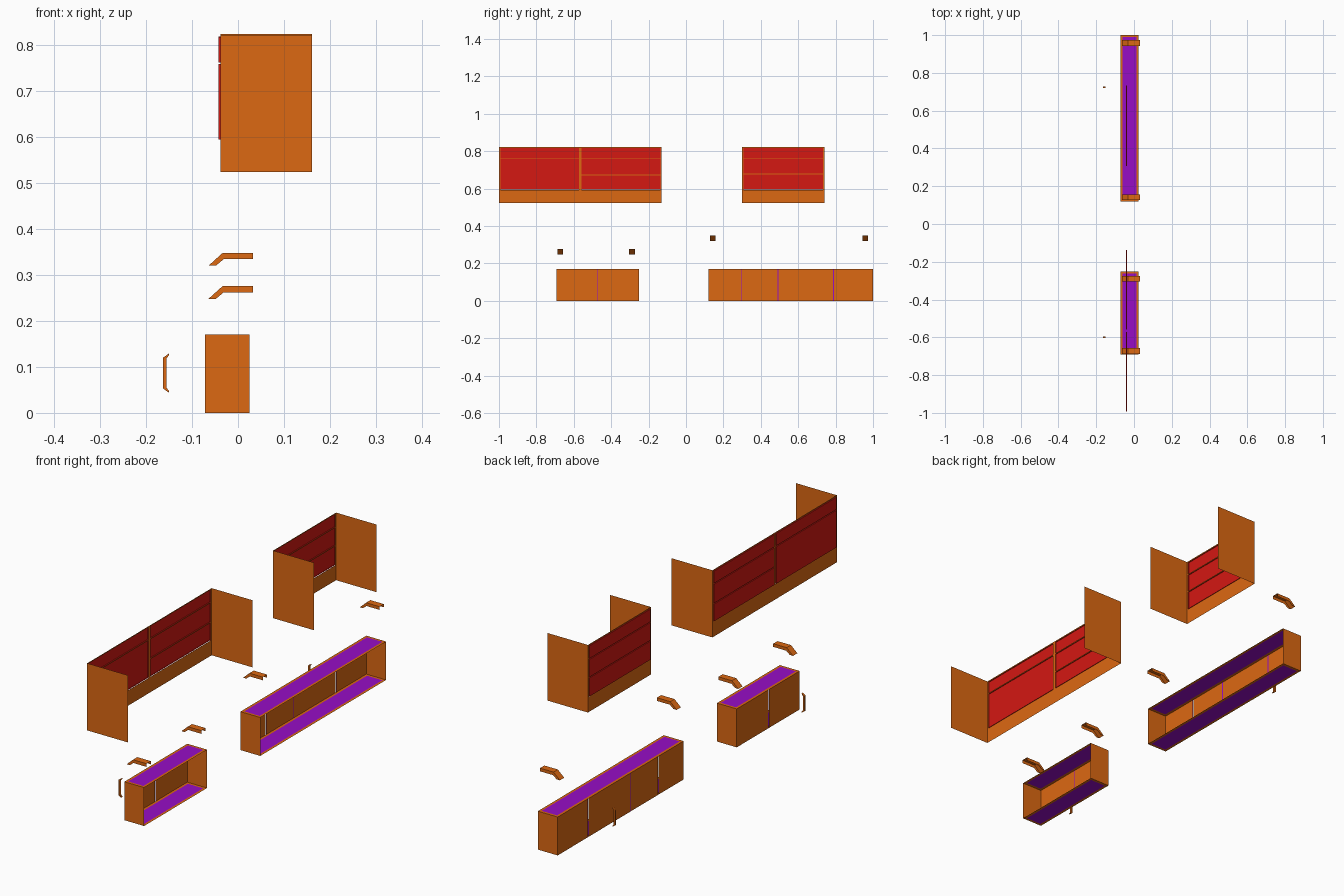
import bpy

if "Cube" in bpy.data.objects:
    bpy.data.objects.remove(bpy.data.objects["Cube"])

def material(name, color):
    m = bpy.data.materials.new(name)
    m.diffuse_color = (*color, 1)
    m.use_nodes = True
    m.node_tree.nodes["Principled BSDF"].inputs["Base Color"].default_value = m.diffuse_color
    return m

ORANGE = material("orange", (0.72, 0.14, 0.006))
RED = material("red", (0.66, 0.009, 0.006))
PURPLE = material("purple", (0.31, 0.004, 0.56))

def build(name, quads, mat):
    """One mesh from a list of polygons."""
    verts, faces = [], []
    for q in quads:
        faces.append(range(len(verts), len(verts) + len(q)))
        verts += q
    me = bpy.data.meshes.new(name)
    me.from_pydata(verts, [], [list(f) for f in faces])
    me.materials.append(mat)
    ob = bpy.data.objects.new(name, me)
    bpy.context.collection.objects.link(ob)
    return ob

def xsheet(x, y0, y1, z0, z1):
    return [(x, y1, z0), (x, y0, z0), (x, y0, z1), (x, y1, z1)]

def ysheet(y, x0, x1, z0, z1):
    return [(x0, y, z0), (x1, y, z0), (x1, y, z1), (x0, y, z1)]

def zsheet(z, x0, x1, y0, y1):
    return [(x0, y0, z), (x1, y0, z), (x1, y1, z), (x0, y1, z)]

# Upper drawer units: side sheets, slim face frame, thin raised fronts
def drawer_unit(name, y0, y1, columns, top):
    xf, xb, z0, zr, b = -0.038, 0.161, 0.524, 0.592, 0.007
    quads = [ysheet(y0, xf, xb, z0, top), ysheet(y1, xf, xb, z0, top),
             xsheet(xf, y0, y1, z0, zr), xsheet(xf, y0, y1, top - 0.005, top),
             xsheet(xf, y0, y0 + b, zr, top - 0.005),
             xsheet(xf, y1 - b, y1, zr, top - 0.005)]
    w = (y1 - y0) / len(columns)
    fronts = []
    for i, splits in enumerate(columns):
        a, c = y0 + i * w, y0 + (i + 1) * w
        if i:
            quads.append(xsheet(xf, a - b, a + b, zr, top - 0.005))
        for z in splits:
            quads.append(xsheet(xf, a + b, c - b, z - 0.002, z + 0.002))
        levels = [zr] + splits + [top - 0.003]
        for lo, hi in zip(levels, levels[1:]):
            p, q, l, h, x = a + b, c - b, lo + 0.002, hi - 0.002, -0.042
            fronts += [xsheet(x, p, q, l, h),
                       ysheet(p, x, xf, l, h), ysheet(q, x, xf, l, h),
                       zsheet(l, x, xf, p, q), zsheet(h, x, xf, p, q)]
    build(name + "_frame", quads, ORANGE)
    build(name + "_drawer_fronts", fronts, RED)

drawer_unit("long_drawer_unit", -1.0, -0.13, [[0.76], [0.672, 0.76]], 0.821)
drawer_unit("short_drawer_unit", 0.30, 0.74, [[0.678, 0.76]], 0.823)

# Lower cabinets: open on +x, doors on -x, rimmed top and bottom boards
def door_cabinet(name, y0, y1, gaps):
    x0, x1, z1, r, g = -0.072, 0.025, 0.17, 0.011, 0.002
    shell = [ysheet(y0, x0, x1, 0, z1), ysheet(y1, x0, x1, 0, z1)]
    inner = []
    edges = [y0] + gaps + [y1]
    for i, (a, c) in enumerate(zip(edges, edges[1:])):
        shell.append(xsheet(x0, a + (g if i else 0),
                            c - (g if c != y1 else 0), 0, z1))
    for y in gaps:
        inner.append(xsheet(x0 + 0.001, y - g, y + g, 0, z1))
    for z in (0, z1):
        shell += [zsheet(z, x0, x0 + r, y0, y1), zsheet(z, x1 - r, x1, y0, y1),
                  zsheet(z, x0 + r, x1 - r, y0, y0 + r),
                  zsheet(z, x0 + r, x1 - r, y1 - r, y1)]
        inner.append(zsheet(z, x0 + r, x1 - r, y0 + r, y1 - r))
    build(name + "_doors_and_sides", shell, ORANGE)
    build(name + "_boards", inner, PURPLE)

door_cabinet("short_cabinet", -0.692, -0.252, [-0.474])
door_cabinet("long_cabinet", 0.12, 1.0, [0.298, 0.492, 0.788])

# Extruded channels: covered along the outer path, open beneath
def channel(name, outer, inner, y, width):
    a, c = y - width / 2, y + width / 2
    quads = []
    for s in range(len(outer) - 1):
        (ax, az), (bx, bz) = outer[s], outer[s + 1]
        quads.append([(ax, a, az), (bx, a, bz), (bx, c, bz), (ax, c, az)])
        for yy in (a, c):
            ring = [outer[s], outer[s + 1], inner[s + 1], inner[s]]
            quads.append([(x, yy, z) for x, z in ring])
    return build(name, quads, ORANGE)

# Bent brackets floating above the lower cabinets
for i, (y, dz) in enumerate([(-0.672, 0), (-0.289, 0), (0.142, 0.072), (0.958, 0.072)]):
    outer = [(0.033, 0.276 + dz), (-0.033, 0.276 + dz), (-0.064, 0.248 + dz)]
    inner = [(0.033, 0.262 + dz), (-0.031, 0.262 + dz), (-0.048, 0.248 + dz)]
    channel(f"bracket_{i + 1}", outer, inner, y, 0.03)

# Small door pulls with bent ends
for i, y in enumerate((-0.599, 0.725)):
    outer = [(-0.15, 0.044), (-0.163, 0.053), (-0.163, 0.12), (-0.15, 0.129)]
    inner = [(-0.15, 0.048), (-0.155, 0.054), (-0.155, 0.119), (-0.15, 0.125)]
    channel(f"door_pull_{i + 1}", outer, inner, y, 0.008)
